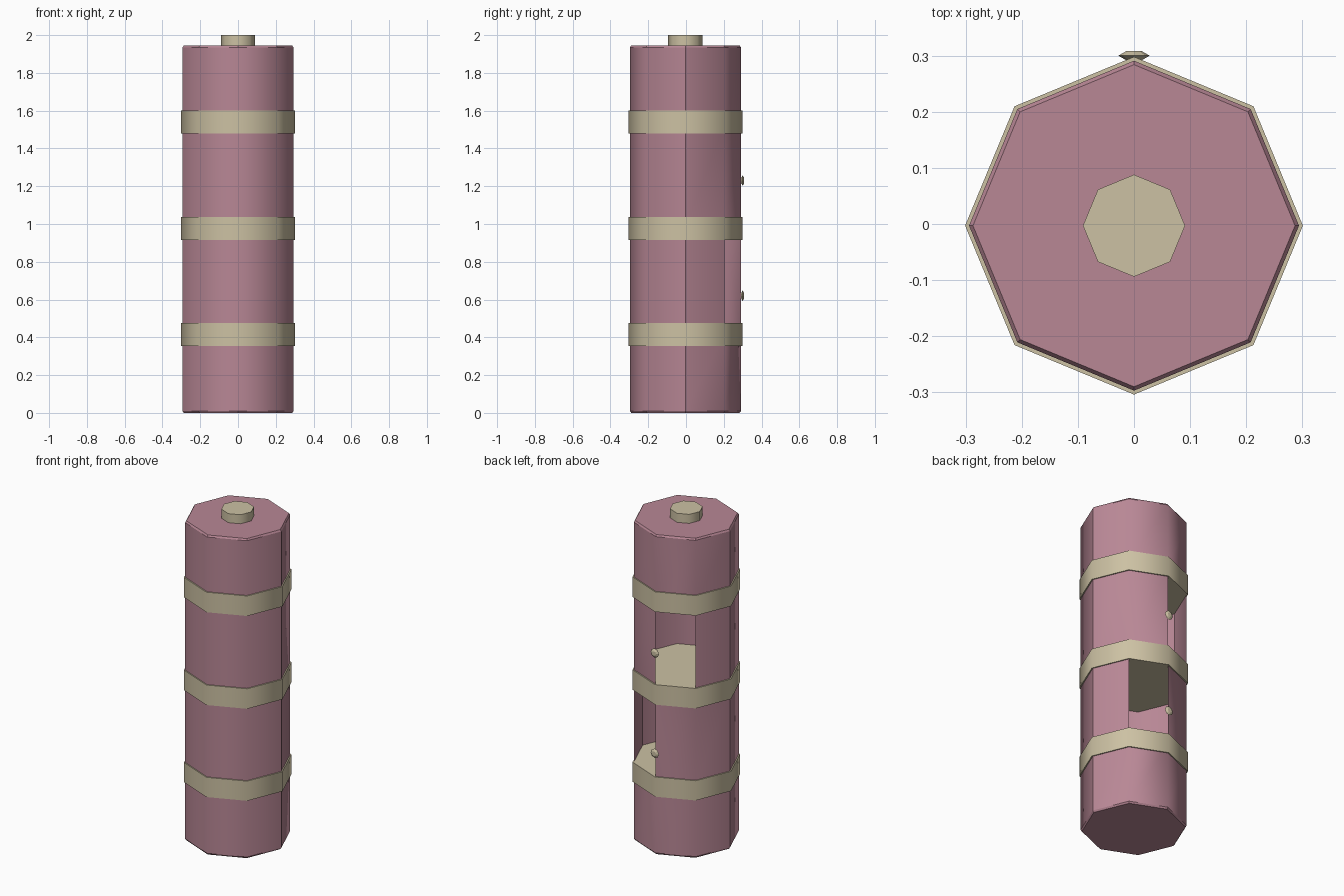
import bpy, bmesh
from math import cos, sin, pi

old = bpy.data.objects.get("Cube")
if old:
    bpy.data.objects.remove(old, do_unlink=True)

SIDES = 8
CENTRE_Y = -0.003


def material(name, colour):
    mat = bpy.data.materials.new(name)
    mat.use_nodes = True
    mat.diffuse_color = colour
    mat.node_tree.nodes["Principled BSDF"].inputs["Base Color"].default_value = colour
    return mat


pink = material("dusty_pink", (0.479, 0.242, 0.301, 1))
tan = material("sand_tan", (0.604, 0.533, 0.366, 1))


def lathe(name, rings, mat, openings=(), smooth=True, sharp_sides=()):
    """Capped eight-sided solid from (radius, height) rings; openings are (ring, side) gaps."""
    bm = bmesh.new()
    loops = []
    for r, z in rings:
        loops.append([bm.verts.new((r * cos(2 * pi * i / SIDES), r * sin(2 * pi * i / SIDES), z))
                      for i in range(SIDES)])
    for k, (low, high) in enumerate(zip(loops, loops[1:])):
        for i in range(SIDES):
            if (k, i) in openings:
                continue
            j = (i + 1) % SIDES
            face = bm.faces.new((low[i], low[j], high[j], high[i]))
            # Only upright walls are smooth; chamfers and caps stay flat
            face.smooth = smooth and rings[k][0] == rings[k + 1][0]
        for i in sharp_sides:
            edge = bm.edges.get((low[i], high[i]))
            if edge:
                edge.smooth = False
    bm.faces.new(loops[0][::-1])
    bm.faces.new(loops[-1])
    mesh = bpy.data.meshes.new(name)
    bm.to_mesh(mesh)
    bm.free()
    mesh.materials.append(mat)
    obj = bpy.data.objects.new(name, mesh)
    obj.location.y = CENTRE_Y
    bpy.context.collection.objects.link(obj)
    return obj


# Thin tower shell with chamfered ends and a doorway in each middle storey
BODY, RIM = 0.294, 0.287
lathe("tower_body",
      [(RIM, 0), (BODY, 0.01), (BODY, 0.415), (BODY, 0.977), (BODY, 1.54),
       (BODY, 1.935), (RIM, 1.945)],
      pink, openings=((2, 1), (3, 2)), sharp_sides=(0, 4))

# Solid bands, which also form the floors and ceilings inside
for name, low, high in (("lower_band", 0.355, 0.475),
                        ("middle_band", 0.915, 1.037),
                        ("upper_band", 1.48, 1.602)):
    lathe(name, [(0.301, low), (0.301, high)], tan)

# Cap on the roof
lathe("top_cap", [(0.091, 1.945), (0.091, 2.0)], tan)

# Small faceted knobs beside the doorways
for name, z in (("lower_knob", 0.62), ("upper_knob", 1.23)):
    knob = lathe(name, [(0.014, -0.008), (0.028, 0), (0.014, 0.008)], tan, smooth=False)
    knob.rotation_euler.x = -pi / 2
    knob.location = (0, 0.3, z)
